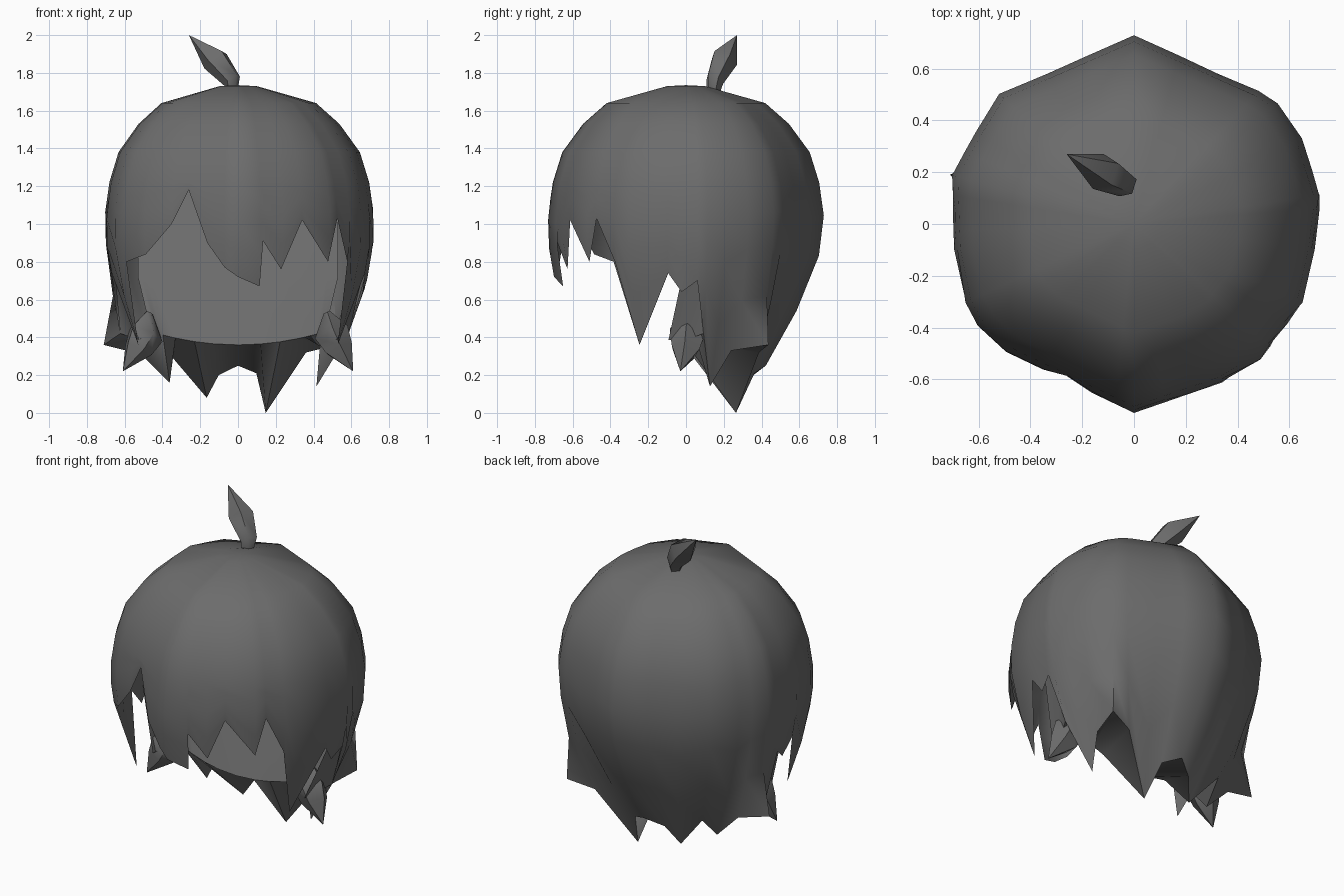
import bpy, bmesh, math
from mathutils import Vector

cube = bpy.data.objects.get("Cube")
if cube:
    bpy.data.objects.remove(cube)

GREY = (0.15, 0.15, 0.15, 1)
mat = bpy.data.materials.new("dark_grey_hair")
mat.use_nodes = True
mat.diffuse_color = GREY
mat.node_tree.nodes["Principled BSDF"].inputs["Base Color"].default_value = GREY


def build(name, rings, closed=True):
    """Skin a list of rings, each a list of points, into a smooth object."""
    bm = bmesh.new()
    rows = [[bm.verts.new(p) for p in ring] for ring in rings]
    n = len(rows[0])
    for up, low in zip(rows, rows[1:]):
        for i in range(n if closed else n - 1):
            j = (i + 1) % n
            bm.faces.new((up[i], low[i], low[j], up[j]))
    bmesh.ops.remove_doubles(bm, verts=bm.verts, dist=0.0005)
    mesh = bpy.data.meshes.new(name)
    bm.to_mesh(mesh)
    bm.free()
    mesh.materials.append(mat)
    obj = bpy.data.objects.new(name, mesh)
    bpy.context.collection.objects.link(obj)
    bpy.ops.object.select_all(action='DESELECT')
    bpy.context.view_layer.objects.active = obj
    obj.select_set(True)
    bpy.ops.object.shade_smooth_by_angle(angle=math.radians(60))


def lerp_table(table, v):
    for (a, p), (b, q) in zip(table, table[1:]):
        if v <= b:
            return p + (q - p) * max(0, (v - a) / (b - a))
    return table[-1][1]


# Faceted plan outline and height profiles of the hair
CORNERS = [-90, -52, -22, 8, 27, 42, 90, 137, 165, 199, 219, 270]
DOME = [(1.05, .73), (1.22, .705), (1.38, .655), (1.53, .545), (1.64, .42),
        (1.73, .1), (1.735, 0)]
BACK = [(0, .33), (.15, .37), (.36, .48), (.72, .69)] + DOME
FRONT = [(0, .33), (.14, .47), (.25, .56), (.36, .59), (.67, .69), (.9, .73)] + DOME
FLARES = (40, 165)


def shell_point(az, z):
    for a, b in zip(CORNERS, CORNERS[1:]):
        if a <= az <= b:
            half = math.radians(b - a) / 2
            chord = math.cos(half) / math.cos(math.radians(az - a) - half)
            break
    t = math.radians(az)
    blend = max(0, math.sin(t))
    r = lerp_table(FRONT, z) * (1 - blend) + lerp_table(BACK, z) * blend
    # Spikes that stand out behind the ears
    for f in FLARES:
        r *= 1 + 1.15 * max(0, 1 - abs(az - f) / 10) * max(0, 1 - z / .75) ** 2
    return Vector((r * chord * math.cos(t), r * chord * math.sin(t), z))


# Jagged hem: angle round the head, height
HEM = [(-90, .72), (-80, .67), (-79, .91), (-70, .76), (-61, 1.02), (-47, .8),
       (-42, 1.03), (-33, .8), (-25, .36), (-8, .74), (-2, .64), (5, .7),
       (9, .42), (17, .14), (27, .33), (40, .36), (47, .32), (61, 0), (75, .21),
       (90, .25), (106, .2), (120, .08), (136, .29), (150, .16), (157, .31),
       (165, .36), (171, .42), (176, .7), (182, .64), (188, .74), (205, .36),
       (213, .8), (225, .84), (238, 1), (246, 1.18), (256, .9), (264, .77)]
rings = [[shell_point(a, z) for a, h in HEM] for z, r in reversed(DOME[1:])]
rings += [[shell_point(a, 1.22 + (h - 1.22) * k) for a, h in HEM]
          for k in (.18, .4, .7, 1)]
build("outer_hair", rings)

# Inner hair: sloping front wall whose rim turns under to the nape spikes
NAPE = [(-10, .43), (0, .43)] + [p for p in HEM if 9 <= p[0] <= 171] + [(180, .43), (190, .43)]


def wall(half_width, y, z, bow=0):
    """Row across the wall; bow carries its ends back and up."""
    ring = []
    for a, h in NAPE:
        c = math.cos(math.radians(a))
        ring.append((half_width * c, y + bow * c * c, z + bow * c * c))
    return ring


side_top, hem_row = [], []
for a, h in NAPE:
    if 5 < a < 175:
        side_top.append(shell_point(a, h))
        hem_row.append(shell_point(a, h))
    else:
        side_top.append(shell_point(a, .75) * .97 + Vector((0, .1, .02)))
        hem_row.append(shell_point(a, h) * .9)
build("inner_hair", [side_top, hem_row, wall(.46, -.02, .36, .07),
                     wall(.53, .13, .72), wall(.53, .36, 1.22)], closed=False)


def lock(name, path, sides=5):
    """Tapered strand: path holds centre points with a radius each."""
    pts = [Vector(p) for p, r in path]
    axis = (pts[-1] - pts[0]).normalized()
    u = axis.cross(Vector((0, 1, .2))).normalized()
    v = axis.cross(u)
    rings = []
    for c, (_, r) in zip(pts, path):
        ring = []
        for i in range(sides):
            t = -math.tau * i / sides
            ring.append(c + u * r * math.cos(t) + v * r * math.sin(t))
        rings.append(ring)
    build(name, rings)


# Loose strands
lock("top_tuft", [((-.03, .14, 1.69), .035), ((-.03, .15, 1.76), .05),
                  ((-.12, .2, 1.87), .075), ((-.26, .27, 2), 0)])
for side, label in ((-1, "right"), (1, "left")):
    lock(label + "_curl", [((side * .47, .04, .53), .02), ((side * .49, .01, .42), .1),
                           ((side * .53, 0, .34), .08), ((side * .61, -.03, .22), 0)])
